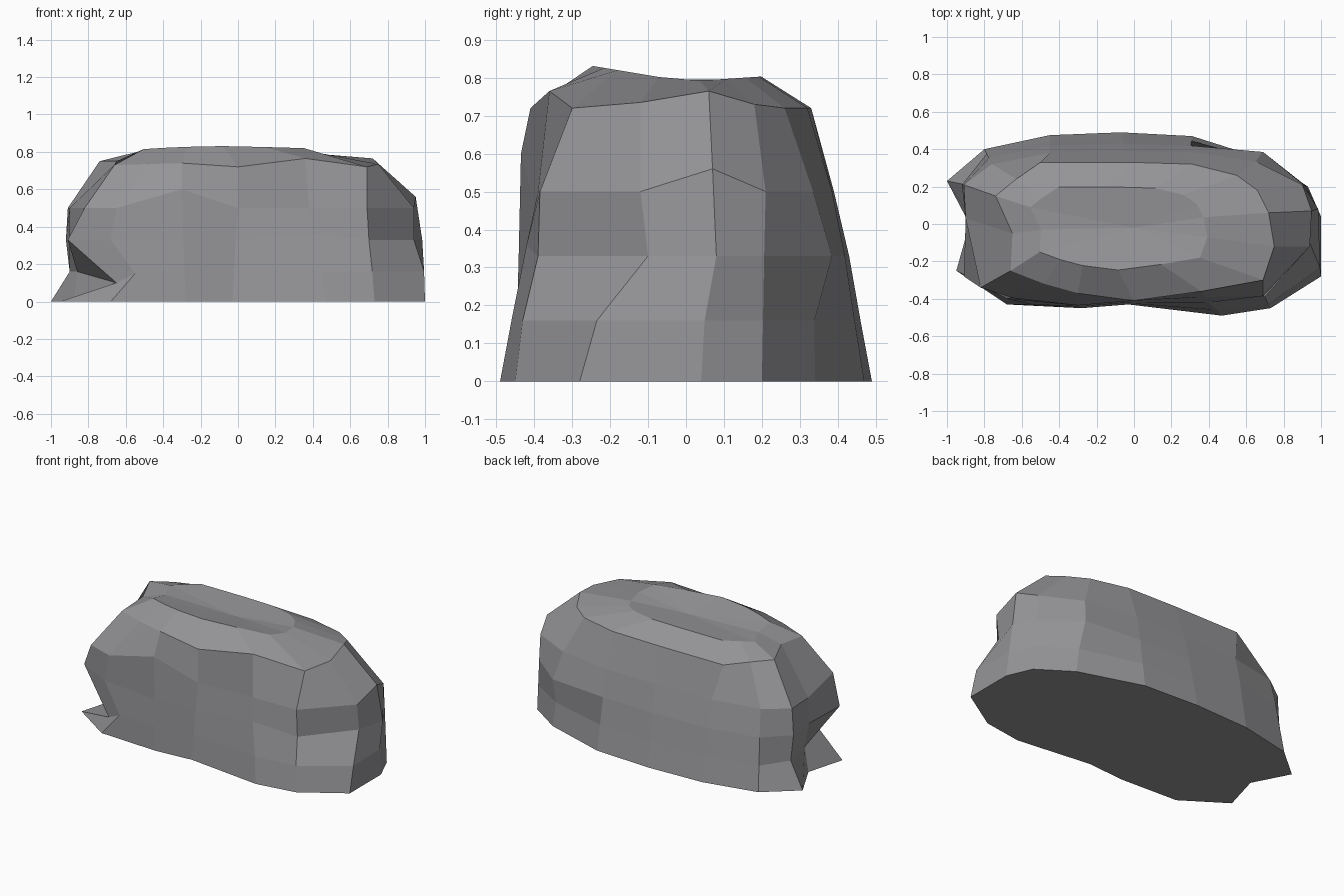
import bpy, bmesh

if "Cube" in bpy.data.objects:
    bpy.data.objects.remove(bpy.data.objects["Cube"])

# Outlines, counter-clockwise from the front right corner
base = [(1, -.28), (1, .04), (.93, .2), (.72, .34), (.31, .47), (-.07, .49), (-.45, .475), (-.8, .4),
        (-1, .23), (-.88, 0), (-.95, -.25), (-.68, -.43), (-.28, -.45), (-.03, -.43), (.47, -.49), (.73, -.45)]
shoulder = [(.94, -.12), (.95, .07), (.9, .21), (.65, .335), (.3, .385), (-.05, .39), (-.45, .38), (-.76, .32),
            (-.91, .21), (-.9, .03), (-.82, -.34), (-.65, -.395), (-.3, -.435), (0, -.41), (.38, -.39), (.69, -.385)]
rim = [(.75, -.12, .735), (.72, .06, .765), (.66, .18, .73), (.55, .26, .72), (.31, .32, .72), (-.03, .33, .72),
       (-.5, .33, .72), (-.63, .24, .74), (-.74, .15, .75), (-.65, -.05, .75), (-.66, -.25, .73),
       (-.48, -.32, .735), (-.3, -.37, .74), (0, -.41, .72), (.36, -.36, .765), (.69, -.3, .72)]


def wall(z, f, moved):
    """Ring between base and shoulder, with some points moved by hand."""
    ring = [(ax + (bx - ax) * f, ay + (by - ay) * f, z)
            for (ax, ay), (bx, by) in zip(base, shoulder)]
    for i, p in moved.items():
        ring[i] = p
    return ring


# Skirt with a deep undercut at the front left corner, and a bulging waist
skirt = wall(.16, .3, {0: (.995, -.235, .16), 8: (-.9, .21, .16), 9: (-.86, .01, .16),
                       10: (-.65, -.4, .1), 11: (-.55, -.43, .15)})
waist = wall(.33, .6, {0: (.94, -.1, .33), 1: (.985, .08, .33), 3: (.69, .385, .33), 8: (-.92, .21, .33),
                       9: (-.9, .02, .33), 10: (-.91, -.28, .33), 11: (-.68, -.4, .33),
                       14: (.4, -.42, .36), 15: (.7, -.39, .33)})
upper = [(x, y, .6 if y < -.42 else .56 if x > .945 else .5) for x, y in shoulder]
# Crown, higher along the front
crown = [(x * .635 - .085, y * .6, .79 + (-.1 * y if y < 0 else .04 * y)) for x, y, z in rim]
rings = [wall(0, 0, {}), skirt, waist, upper, rim, crown]

# Rock skin
bm = bmesh.new()
loops = [[bm.verts.new(p) for p in ring] for ring in rings]
n = len(base)
bm.faces.new(loops[0][::-1])
for lo, hi in zip(loops, loops[1:]):
    for i in range(n):
        j = (i + 1) % n
        bm.faces.new((lo[i], lo[j], hi[j], hi[i]))

# Slightly dished top
centre = bm.verts.new((0, -.02, .785))
for i in range(n):
    bm.faces.new((loops[-1][i], loops[-1][(i + 1) % n], centre))
bmesh.ops.recalc_face_normals(bm, faces=bm.faces)

mesh = bpy.data.meshes.new("rock")
bm.to_mesh(mesh)
bm.free()

# Dark grey stone
stone = bpy.data.materials.new("stone")
stone.diffuse_color = (.3, .3, .315, 1)
stone.use_nodes = True
stone.node_tree.nodes["Principled BSDF"].inputs["Base Color"].default_value = stone.diffuse_color
mesh.materials.append(stone)
bpy.context.collection.objects.link(bpy.data.objects.new("rock", mesh))
